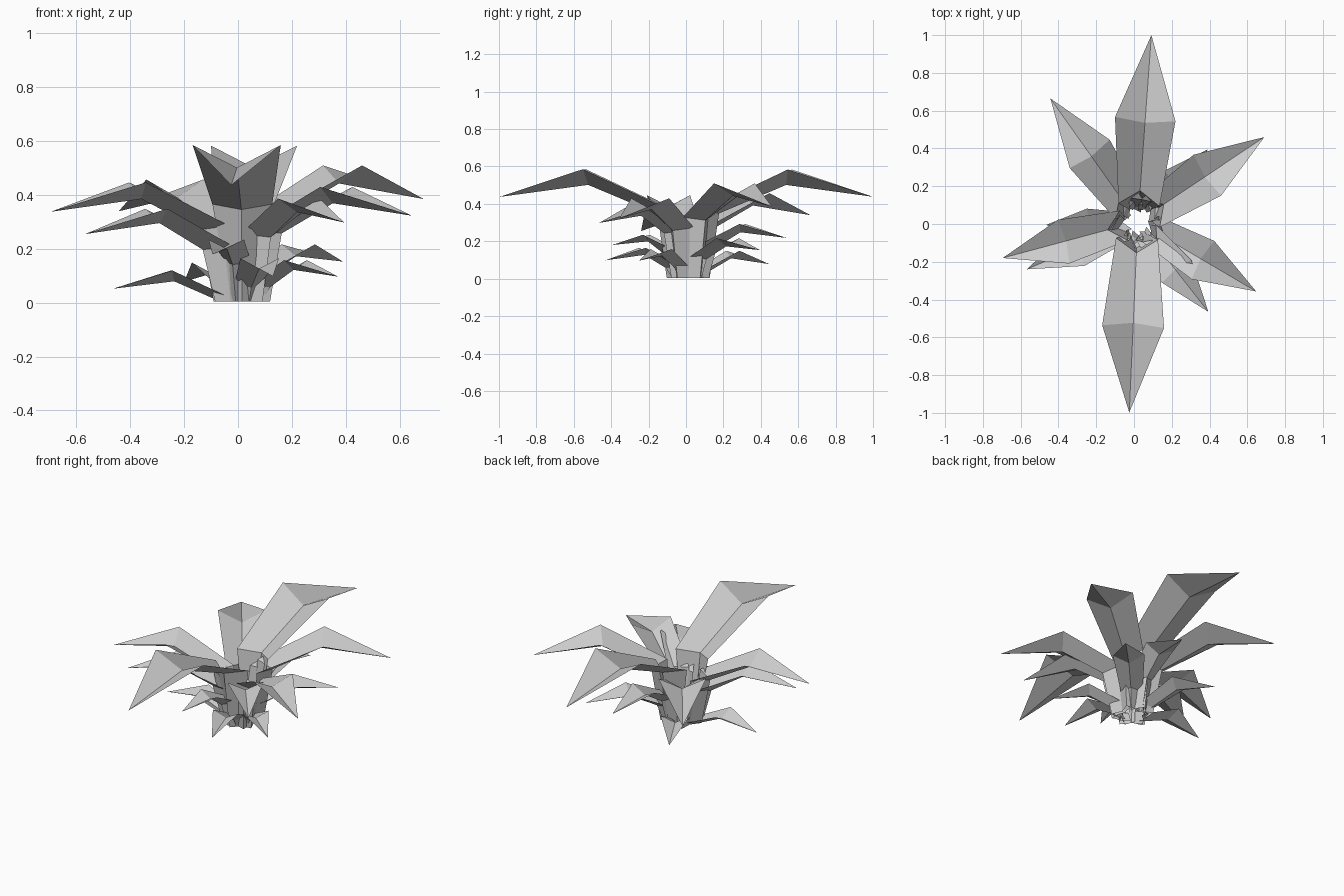
import bpy
import math
from mathutils import Vector

if "Cube" in bpy.data.objects:
    bpy.data.objects.remove(bpy.data.objects["Cube"])

CENTRE = Vector((0.02, 0.012, 0))  # point all leaves grow out from


def make_leaf(name, tip_x, tip_y, tip_z, arch=0.147):
    """Folded leaf: keeled stem rising from the ground, arching blade, drooping tip."""
    out = Vector((tip_x, tip_y, 0)) - CENTRE
    n = out.length
    out.normalize()
    side = Vector((-out.y, out.x, 0))

    def point(r, s, z):
        return CENTRE + out * r + side * s + Vector((0, 0, z))

    # rows: keel radius, keel z, edge radius, edge z, half width
    z1 = max(tip_z - 0.09 * n, 0.015)
    tall = min(1, z1 / 0.2)
    rows = [
        (0.08 + 0.035 * tall, 0.005, 0.03 + 0.03 * tall, 0.005, 0.03 + 0.015 * n),
        (0.105 + 0.06 * tall, z1, 0.04 + 0.05 * n, z1 + 0.02 * n, 0.11 * n),
        (0.53 * n, tip_z + (arch - 0.083) * n, 0.55 * n, tip_z + arch * n, 0.162 * n),
    ]
    verts = []
    for kr, kz, er, ez, w in rows:
        verts += [point(er, -w, ez), point(kr, 0, kz), point(er, w, ez)]
    verts.append(point(n, 0, tip_z))

    faces = []
    for i in (0, 3):
        for j in (0, 1):
            a = i + j
            faces.append((a, a + 3, a + 4, a + 1))
    faces += [(6, 9, 7), (7, 9, 8)]

    mesh = bpy.data.meshes.new(name)
    mesh.from_pydata(verts, [], faces)
    mesh.update()
    obj = bpy.data.objects.new(name, mesh)
    bpy.context.collection.objects.link(obj)


# leaf tips, from the tall upper leaves down to the small ground leaves
upper = [(-0.025, -0.998, 0.437), (0.092, 1.0, 0.438), (0.69, 0.46, 0.385, 0.155),
         (-0.695, -0.18, 0.338), (-0.443, 0.665, 0.34), (0.647, -0.357, 0.323)]
middle = [(0.394, -0.465, 0.298), (-0.568, -0.24, 0.255), (0.11, 0.538, 0.218, 0.14)]
lower = [(-0.095, -0.395, 0.18, 0.13), (0.39, 0.395, 0.153, 0.12), (0.13, -0.432, 0.098),
         (0.372, -0.25, 0.097, 0.14), (-0.20, 0.445, 0.078), (-0.465, -0.005, 0.052, 0.14)]

for group, tips in (("upper_leaf", upper), ("middle_leaf", middle), ("lower_leaf", lower)):
    for i, tip in enumerate(tips):
        make_leaf(f"{group}_{i + 1}", *tip)
